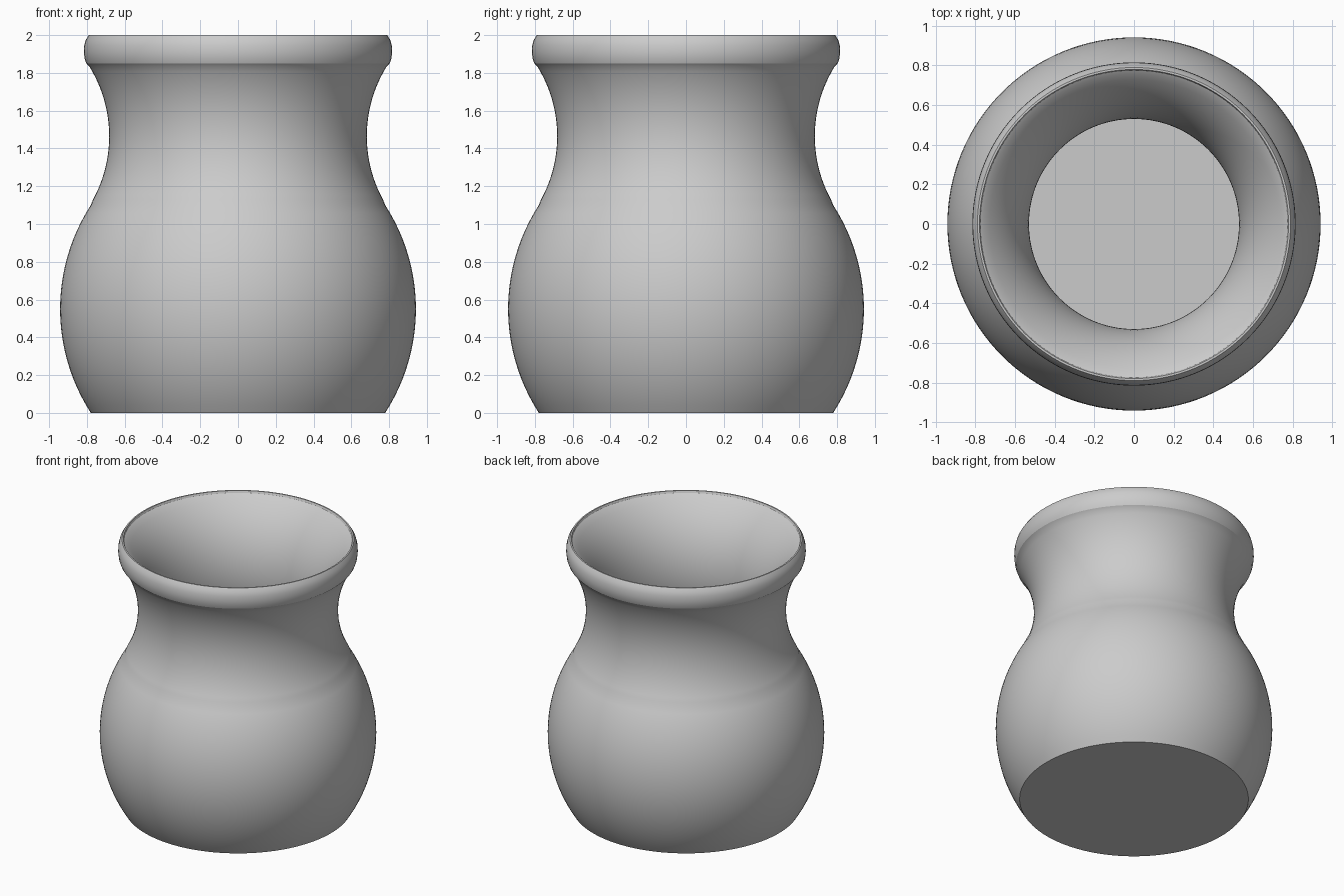
import bpy, bmesh, math

SEGMENTS = 128

if "Cube" in bpy.data.objects:
    bpy.data.objects.remove(bpy.data.objects["Cube"])

clay = bpy.data.materials.new("light_grey_clay")
clay.use_nodes = True
colour = (0.6, 0.6, 0.6, 1)
clay.diffuse_color = colour
clay.node_tree.nodes["Principled BSDF"].inputs["Base Color"].default_value = colour


def arc(r_mid, z_mid, radius, z0, z1, bulge, steps=24):
    """Circular profile through (r_mid, z_mid), bulging out (1) or in (-1)."""
    centre = r_mid - bulge * radius
    a0 = math.asin((z0 - z_mid) / radius)
    a1 = math.asin((z1 - z_mid) / radius)
    angles = [a0 + (a1 - a0) * i / steps for i in range(steps + 1)]
    return [(centre + bulge * radius * math.cos(a), z_mid + radius * math.sin(a))
            for a in angles]


def lathe(name, profile):
    """Spin a radius/height profile around the z axis."""
    bm = bmesh.new()
    verts = [bm.verts.new((r, 0, z)) for r, z in profile]
    edges = [bm.edges.new(pair) for pair in zip(verts, verts[1:])]
    bmesh.ops.spin(bm, geom=verts + edges, cent=(0, 0, 0), axis=(0, 0, 1),
                   angle=math.tau, steps=SEGMENTS, use_merge=True)
    bmesh.ops.remove_doubles(bm, verts=bm.verts, dist=0.0005)
    bmesh.ops.recalc_face_normals(bm, faces=bm.faces)
    mesh = bpy.data.meshes.new(name)
    bm.to_mesh(mesh)
    bm.free()
    mesh.materials.append(clay)
    obj = bpy.data.objects.new(name, mesh)
    bpy.context.collection.objects.link(obj)
    bpy.ops.object.select_all(action="DESELECT")
    obj.select_set(True)
    bpy.context.view_layer.objects.active = obj
    bpy.ops.object.shade_smooth_by_angle(angle=math.radians(25))
    return obj


# Outer wall: flat base, round belly, waisted neck
belly = arc(0.942, 0.55, 1.01, 0, 1.1, 1)
neck = arc(0.682, 1.465, 0.7, 1.1, 1.835, -1)

# Rounded lip with a flat top
lip = [(0.803, 1.85), (0.812, 1.875), (0.816, 1.91), (0.814, 1.945),
       (0.806, 1.975), (0.79, 2.0), (0.78, 2.0), (0.774, 1.985)]

# Inner wall: flared mouth, narrow throat, hollow belly down to a flat floor
throat = arc(0.53, 1.465, 0.683, 1.975, 1.1, -1)
hollow = arc(0.79, 0.6, 0.87, 1.1, 0.15, 1)

lathe("pot", [(0, 0)] + belly + neck[1:] + lip + throat + hollow[1:] + [(0, 0.15)])
